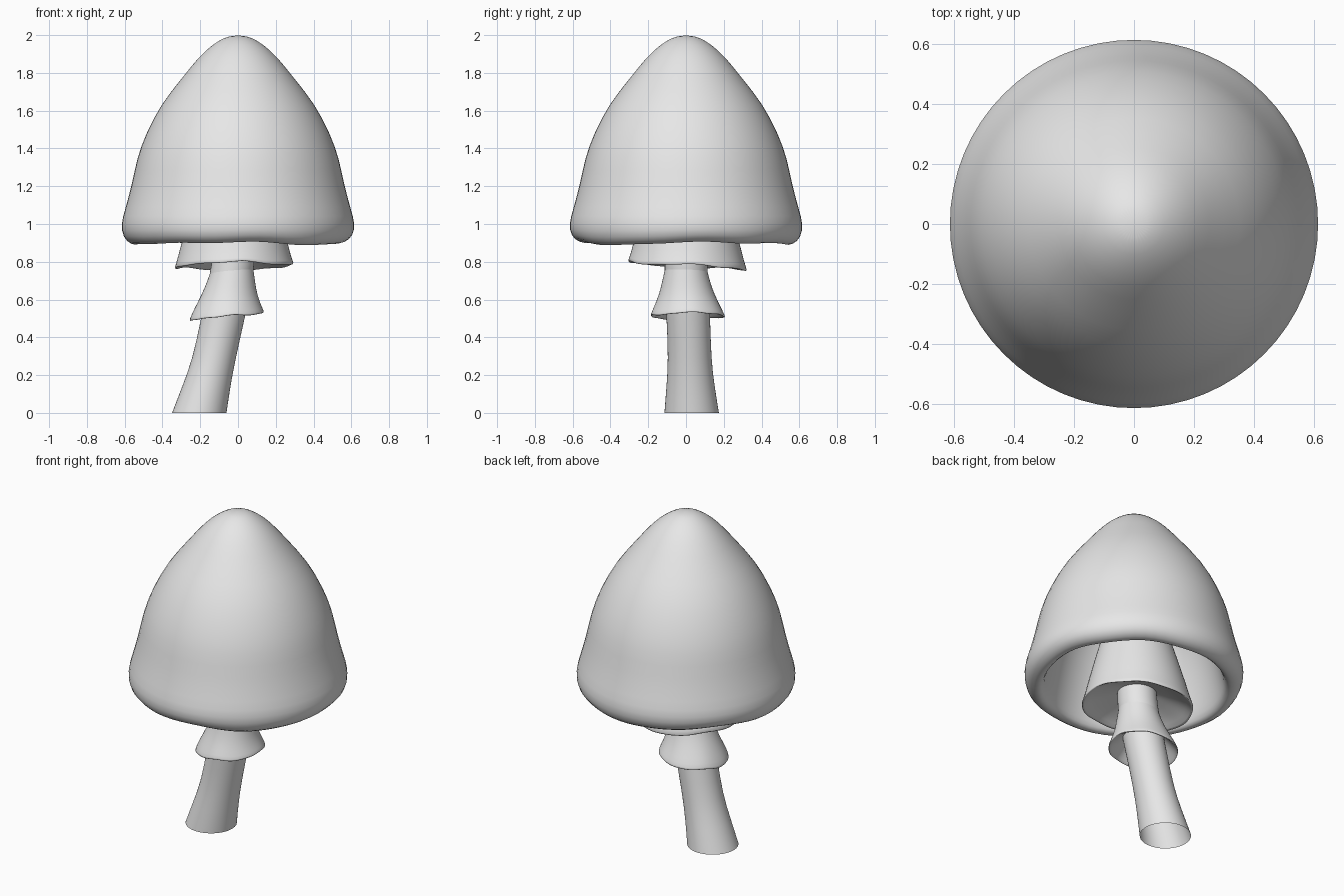
import bpy
import bmesh
import math
from mathutils import Vector

cube = bpy.data.objects.get("Cube")
if cube:
    bpy.data.objects.remove(cube, do_unlink=True)

GREY = (0.8, 0.8, 0.8, 1)
grey = bpy.data.materials.new("plain grey")
grey.use_nodes = True
grey.diffuse_color = GREY
grey.node_tree.nodes["Principled BSDF"].inputs["Base Color"].default_value = GREY
SIDES = 32


def ripple(a):
    """Irregular wave around a rim."""
    return 0.5 * math.sin(3 * a + 0.6) + 0.3 * math.sin(5 * a + 2) + 0.3 * math.sin(8 * a)


def loft(name, rings, tilt=(0, 0), wave=0, fade=0.1, levels=1):
    """Skin rings of (x, y, z, radius); the rim at the lowest ring tilts and ripples."""
    bm = bmesh.new()
    low = min(r[2] for r in rings)
    loops = []
    for x, y, z, radius in rings:
        if radius == 0:
            loops.append([bm.verts.new((x, y, z))])
            continue
        weight = max(0, 1 - (z - low) / fade)
        loop = []
        for i in range(SIDES):
            a = math.tau * i / SIDES
            out = Vector((math.cos(a), math.sin(a), 0)) * radius
            drop = tilt[0] * out.x + tilt[1] * out.y + wave * ripple(a)
            loop.append(bm.verts.new(Vector((x, y, z + weight * drop)) + out))
        loops.append(loop)
    for a, b in zip(loops, loops[1:]):
        for i in range(SIDES):
            j = (i + 1) % SIDES
            quad = [a[i % len(a)], a[j % len(a)], b[j % len(b)], b[i % len(b)]]
            bm.faces.new(list(dict.fromkeys(quad)))
    bmesh.ops.recalc_face_normals(bm, faces=bm.faces)
    for face in bm.faces:
        face.smooth = True
    mesh = bpy.data.meshes.new(name)
    bm.to_mesh(mesh)
    bm.free()
    mesh.materials.append(grey)
    obj = bpy.data.objects.new(name, mesh)
    bpy.context.collection.objects.link(obj)
    if levels:
        obj.modifiers.new("smooth", "SUBSURF").levels = levels
        obj.modifiers["smooth"].render_levels = levels
    return obj


# Hollow bell cap: outside from the tip to the rim, then back up inside
cap_profile = [
    (0, 2.0), (0.07, 1.99), (0.135, 1.95), (0.205, 1.89), (0.3, 1.77), (0.41, 1.635),
    (0.49, 1.48), (0.538, 1.35), (0.562, 1.22), (0.6, 1.08), (0.625, 1.0),
    (0.612, 0.93), (0.57, 0.898), (0.53, 0.895), (0.508, 0.925),
    (0.49, 1.0), (0.46, 1.16), (0.41, 1.36), (0.3, 1.55), (0.15, 1.66), (0, 1.68)]
loft("cap", [(0, 0, z, r) for r, z in cap_profile], wave=0.014, fade=0.09)

# Leaning stem, an open tube
loft("stem", [
    (-0.205, 0.03, 0, 0.145), (-0.168, 0.024, 0.14, 0.128),
    (-0.128, 0.02, 0.28, 0.114), (-0.08, 0.013, 0.5, 0.116),
    (-0.035, 0, 0.72, 0.117), (-0.02, 0, 0.85, 0.11),
    (-0.01, 0, 1.1, 0.11), (0, 0, 1.68, 0.1)])

# Upper skirt, hanging from inside the cap
loft("upper_skirt", [
    (-0.01, 0, 1.35, 0.11), (-0.012, 0, 1.25, 0.185), (-0.015, 0, 1.07, 0.235),
    (-0.018, 0.003, 0.9, 0.283), (-0.02, 0.005, 0.82, 0.302),
    (-0.02, 0.008, 0.775, 0.32), (-0.02, 0.008, 0.773, 0.308),
    (-0.02, 0.004, 0.82, 0.25), (-0.02, 0, 0.87, 0.1)],
    tilt=(0.02, -0.065), wave=0.012)

# Lower skirt, a flared collar around the stem
loft("lower_skirt", [
    (-0.03, 0, 0.76, 0.112), (-0.036, 0, 0.7, 0.126), (-0.045, 0.004, 0.63, 0.146),
    (-0.055, 0.008, 0.56, 0.178), (-0.06, 0.01, 0.515, 0.199),
    (-0.06, 0.01, 0.508, 0.196), (-0.062, 0.01, 0.513, 0.184),
    (-0.065, 0.01, 0.56, 0.14), (-0.06, 0.008, 0.6, 0.105)],
    tilt=(0.1, 0.0), wave=0.008)
